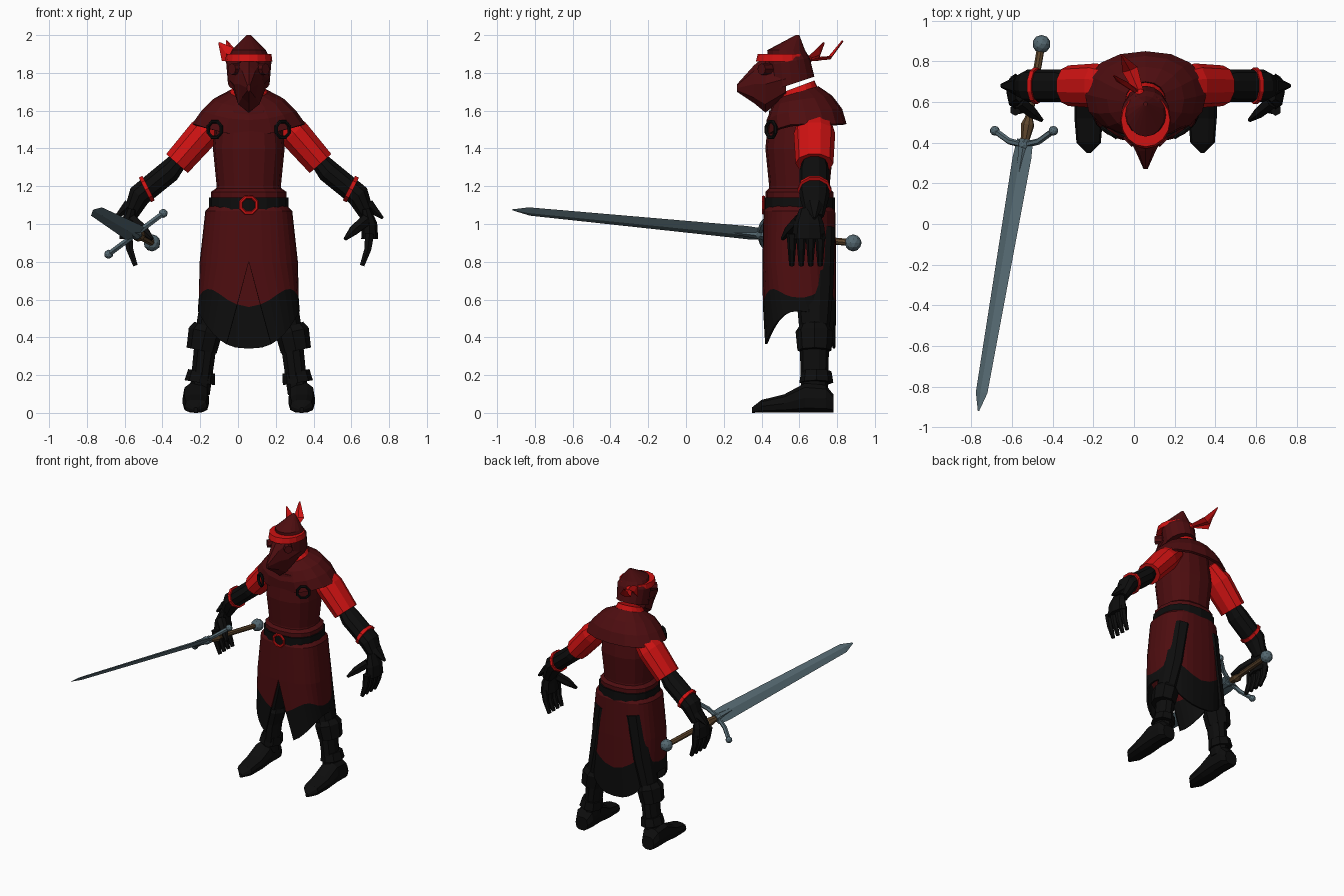
import bpy, bmesh, math
from mathutils import Vector

old = bpy.data.objects.get("Cube")
if old:
    bpy.data.objects.remove(old, do_unlink=True)

CENTRE = 0.057                      # body centre line
MIDDLE = 0.6                        # body depth position
X, Y, Z = Vector((1, 0, 0)), Vector((0, 1, 0)), Vector((0, 0, 1))


def material(name, red, green, blue):
    mat = bpy.data.materials.new(name)
    mat.use_nodes = True
    colour = (red, green, blue, 1)
    mat.diffuse_color = colour
    shader = mat.node_tree.nodes["Principled BSDF"]
    shader.inputs["Base Color"].default_value = colour
    shader.inputs["Roughness"].default_value = 0.9
    return mat


DARK_RED = material("dark red cloth", .075, .004, .005)
RED = material("bright red cloth", .62, .006, .006)
BLACK = material("black leather", .004, .004, .004)
STEEL = material("blue grey steel", .09, .14, .165)
BROWN = material("brown grip", .11, .06, .025)


def finish(name, bm, *mats):
    bmesh.ops.recalc_face_normals(bm, faces=bm.faces)
    mesh = bpy.data.meshes.new(name)
    bm.to_mesh(mesh)
    bm.free()
    for mat in mats:
        mesh.materials.append(mat)
    ob = bpy.data.objects.new(name, mesh)
    bpy.context.collection.objects.link(ob)
    return ob


def power(value, square):
    return math.copysign(abs(value) ** (2 / square), value)


def tube(name, rings, mat, sides=10, ref=Y, axis=None, square=2, lift=None, caps=True):
    """Skin a run of rings, each (centre, radius along ref, other radius)."""
    bm = bmesh.new()
    loops = []
    centres = [Vector(ring[0]) for ring in rings]
    last = len(rings) - 1
    for i, (_, wide, deep) in enumerate(rings):
        along = axis or (centres[min(i + 1, last)] - centres[max(i - 1, 0)]).normalized()
        u = (ref - along * ref.dot(along)).normalized()
        v = along.cross(u)
        loop = []
        for k in range(sides):
            angle = math.tau * k / sides
            c, s = power(math.cos(angle), square), power(math.sin(angle), square)
            co = centres[i] + u * wide * c + v * deep * s
            if lift:
                co += Z * lift(s, i / last)
            loop.append(bm.verts.new(co))
        loops.append(loop)
    for low, high in zip(loops, loops[1:]):
        for k in range(sides):
            bm.faces.new((low[k], low[k - 1], high[k - 1], high[k]))
    if caps:
        bm.faces.new(loops[0])
        bm.faces.new(loops[-1])
    return finish(name, bm, mat)


def stack(name, rows, mat, y=MIDDLE, shift=0, **options):
    """Upright part from rows of (height, half width, half depth), leaning by shift."""
    last = len(rows) - 1
    rings = [((CENTRE, y + shift * i / last, z), wide, deep) for i, (z, wide, deep) in enumerate(rows)]
    return tube(name, rings, mat, 16, X, Z, **options)


def ball(name, place, radius, mat):
    bm = bmesh.new()
    bmesh.ops.create_icosphere(bm, subdivisions=2, radius=radius)
    bmesh.ops.translate(bm, verts=bm.verts, vec=place)
    return finish(name, bm, mat)


def loop_ring(name, place, radius, turn, mat):
    bpy.ops.mesh.primitive_torus_add(location=place, rotation=(math.pi / 2, math.pi / 8, turn),
                                     major_radius=radius, minor_radius=.01,
                                     major_segments=8, minor_segments=6)
    bpy.context.object.name = name
    bpy.context.object.data.materials.append(mat)


def thicken(ob, amount):
    ob.modifiers.new("thickness", "SOLIDIFY").thickness = amount


# Torso, rolled tunic edge, belt and buckle
stack("torso", [(1.1, .19, .17), (1.2, .17, .16), (1.4, .19, .18), (1.6, .17, .16)], DARK_RED, square=2.4)
stack("tunic_rim", [(1.14, .2, .18), (1.17, .2, .18), (1.19, .17, .16)], DARK_RED, square=2.4)
stack("belt", [(1.06, .21, .19), (1.14, .21, .19)], BLACK, square=2.4)
loop_ring("buckle", (CENTRE, .41, 1.1), .045, 0, RED)


# Split skirt whose border and hem rise and fall around the body
def border(angle):
    return .56 + .05 * abs(math.sin(angle)) + .06 * math.sin(2 * angle) ** 2


def hem(angle):
    return .34 + .2 * math.sin(angle) ** 2


rows = [(1.11, .19, .17, 0), (1.07, .23, .19, 0), (.8, .26, .195, 0), (border, .265, .195, .15), (hem, .27, .19, .35)]
columns = 32
bm = bmesh.new()
grid = []
for height, wide, deep, gap in rows:
    row = []
    for j in range(columns + 1):
        angle = gap + j / columns * (math.tau - 2 * gap)
        z = height(angle) if callable(height) else height
        row.append(bm.verts.new((CENTRE + wide * power(math.sin(angle), 2.6),
                                 MIDDLE - deep * power(math.cos(angle), 2.6), z)))
    grid.append(row)
for upper, lower in zip(grid, grid[1:]):
    for j in range(columns):
        face = bm.faces.new((upper[j], upper[j + 1], lower[j + 1], lower[j]))
        face.material_index = int(lower is grid[-1])
bmesh.ops.remove_doubles(bm, verts=bm.verts, dist=.0001)
thicken(finish("skirt", bm, DARK_RED, BLACK), .012)

# Neck scarf and shoulder mantle with a pointed front
stack("scarf", [(1.6, .12, .12), (1.7, .1, .1), (1.73, .08, .08)], RED, lift=lambda s, t: .03 * s * t)
mantle = stack("mantle", [(1.7, .1, .1), (1.66, .19, .16), (1.6, .25, .2), (1.53, .3, .21)], DARK_RED, shift=.04,
               square=2.2, caps=False, lift=lambda s, t: .03 * s * (1 - t) - .06 * t * max(0, -s) ** 3)
thicken(mantle, .018)

# Hood, beak mask and headband
stack("hood", [(1.74, .11, .12), (1.86, .12, .11), (1.92, .09, .1)], DARK_RED, y=.56, shift=-.03,
      lift=lambda s, t: .04 * s * (1 - t))
stack("hood_point", [(1.92, .09, .1), (2, .01, .01)], DARK_RED, y=.53, shift=.06)
beak = [(.53, 1.77, .11, .1), (.42, 1.74, .08, .15), (.36, 1.74, .05, .1), (.27, 1.72, .01, .02)]
tube("beak", [((CENTRE, y, z), wide, tall) for y, z, wide, tall in beak], DARK_RED, 8, X, -Y)
stack("headband", [(1.86, .125, .14), (1.9, .12, .13)], RED, y=.51)

# Ribbon knot and tails
knot = Vector((.03, .64, 1.87))
ball("band_knot", knot, .026, RED)
tube("long_tail", [(knot, .02, .01), ((-.02, .76, 1.88), .04, .01), ((-.06, .83, 1.97), .005, .005)], RED, 4, X)
tube("short_tail", [(knot, .01, .01), ((-.06, .7, 1.9), .01, .045), ((-.1, .73, 1.96), .005, .005)], RED, 4)

# Paired parts
for side, sign in (("left", 1), ("right", -1)):
    def at(out, y, z):
        return CENTRE + sign * out, y, z

    def limb(name, points, mat, y=.68, flat=.8, **options):
        rings = [(at(out, y, z), radius, radius * flat) for out, z, radius in points]
        return tube(f"{side}_{name}", rings, mat, **options)

    # Goggle and harness ring
    tube(f"{side}_goggle", [(at(.05, .44, 1.82), .034, .034), (at(.09, .4, 1.82), .03, .03)], DARK_RED, 8, Z)
    loop_ring(f"{side}_harness_ring", at(.18, .45, 1.5), .045, sign * .6, BLACK)

    # Arm
    limb("sleeve", [(.15, 1.57, .08), (.24, 1.48, .11), (.38, 1.32, .1)], RED)
    limb("forearm", [(.36, 1.35, .06), (.42, 1.28, .08), (.58, 1.15, .08), (.63, 1.04, .05)], BLACK)
    limb("wrist_strap", [(.53, 1.19, .09), (.55, 1.18, .09)], RED, flat=.85)
    limb("glove_flare", [(.63, 1.1, .05), (.71, 1.03, .01)], BLACK, sides=6)
    limb("palm", [(.62, 1.08, .05), (.64, 1, .08), (.64, .92, .09)], BLACK, y=.65, flat=.5, sides=8)
    for i in range(4):
        curl = [(.64 - .04 * t * t, .95 - .17 * t, .028 - .014 * t) for t in (0, .5, 1)]
        limb("finger", curl, BLACK, y=.56 + i * .05, flat=1, sides=6)
    tube(f"{side}_thumb", [(at(.62, .6, 1.02), .035, .035), (at(.56, .55, .97), .03, .03),
                           (at(.51, .51, .92), .01, .01)], BLACK, 6)

    # Leg with boot folds
    limb("leg", [(.12, .98, .11), (.17, .66, .1), (.22, .44, .08), (.26, .1, .07)], BLACK)
    limb("knee_cuff", [(.22, .46, .08), (.23, .43, .1), (.25, .33, .09)], BLACK, flat=.9, sides=8)
    limb("boot_fold", [(.25, .22, .08), (.26, .16, .09)], BLACK, y=.69, flat=.9, sides=8)

    # Boot from heel to toe
    sole = [(.78, .05, .1), (.74, .07, .15), (.63, .07, .16), (.52, .07, .1), (.4, .06, .07), (.35, .01, .03)]
    tube(f"{side}_boot", [(at(.28, y, tall / 2), wide, tall / 2) for y, wide, tall in sole],
         BLACK, ref=X, axis=-Y, square=2.8)

# Sword
pommel, tip = Vector((-.455, .885, .9)), Vector((-.765, -.92, 1.075))
across = Vector((.8, 0, .6))


def sword_part(name, points, mat, flat, sides):
    tube(name, [(pommel.lerp(tip, t), wide, wide * flat) for t, wide in points], mat, sides, across)


ball("pommel", pommel, .045, STEEL)
sword_part("grip", [(.02, .02), (.2, .02), (.22, .035), (.27, .02)], BROWN, .9, 8)
sword_part("blade", [(.26, .05), (.31, .058), (.95, .036), (1, .004)], STEEL, .3, 4)
sword_part("blade_collar", [(.26, .03), (.4, .01)], STEEL, 1, 6)

# Crossguard bending toward the hand
hub = pommel.lerp(tip, .275)
arms = [hub + across * k * .18 + Y * .07 * k * k for k in (-1, -.5, 0, .5, 1)]
tube("crossguard", [(spot, .016, .016) for spot in arms], STEEL, 6)
ball("guard_hub", hub, .03, STEEL)
for spot in (arms[0], arms[-1]):
    ball("guard_knob", spot, .024, STEEL)
